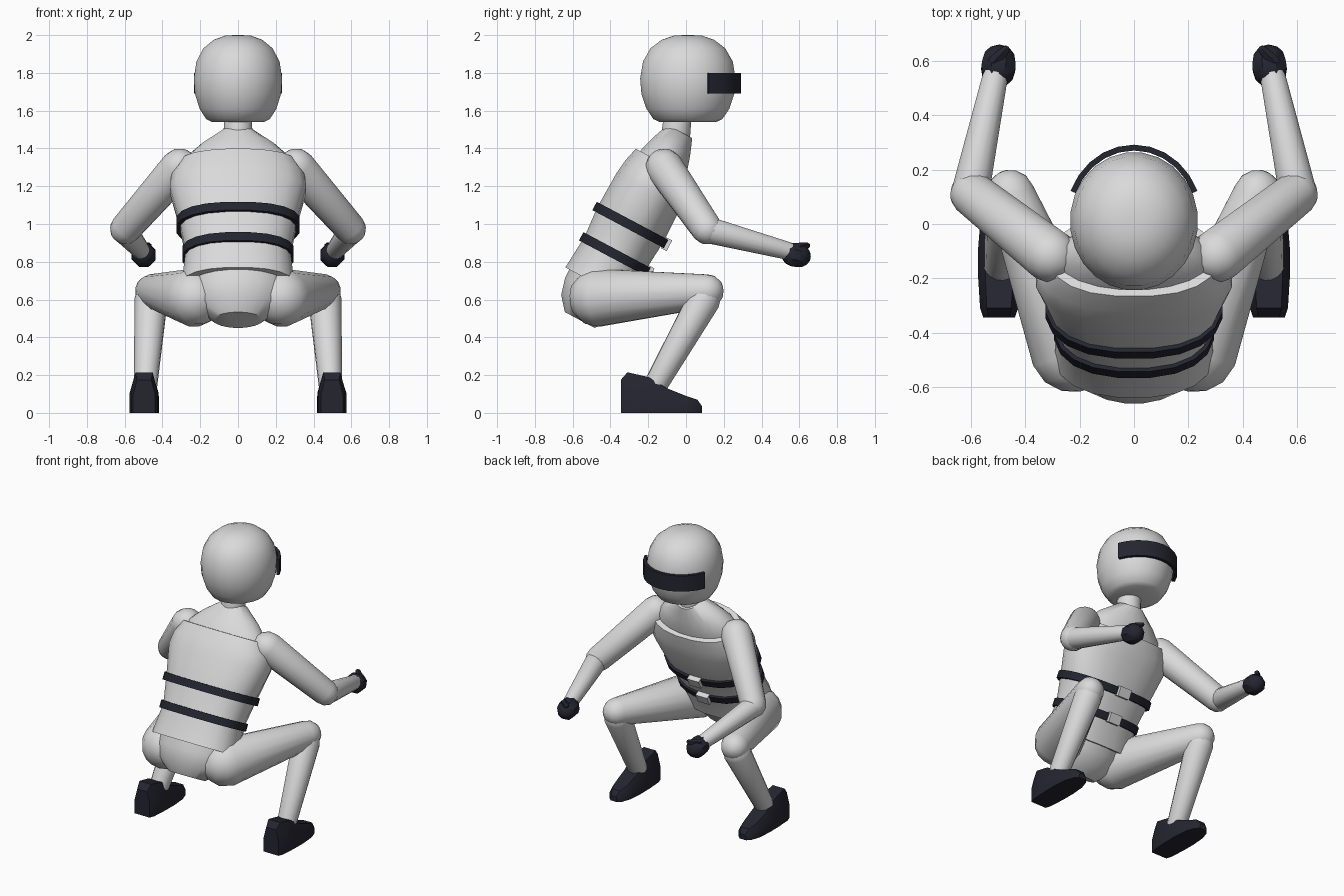
import bpy, bmesh, math
from mathutils import Vector, Matrix

if "Cube" in bpy.data.objects:
    bpy.data.objects.remove(bpy.data.objects["Cube"])


def material(name, rgb):
    m = bpy.data.materials.new(name)
    m.diffuse_color = (*rgb, 1)
    m.use_nodes = True
    m.node_tree.nodes["Principled BSDF"].inputs["Base Color"].default_value = m.diffuse_color
    return m


LIGHT = material("light_grey", (0.7, 0.7, 0.7))
DARK = material("dark_navy", (0.018, 0.018, 0.03))


def loft(name, rings, mat, matrix=None, angle=40, closed=False):
    """Skin a list of equal-length point rings; closed joins last ring to first."""
    bm = bmesh.new()
    vr = [[bm.verts.new(p) for p in ring] for ring in rings]
    n = len(vr[0])
    pairs = list(zip(vr, vr[1:])) + ([(vr[-1], vr[0])] if closed else [])
    for a, b in pairs:
        for i in range(n):
            j = (i + 1) % n
            bm.faces.new((a[i], a[j], b[j], b[i]))
    if not closed:
        bm.faces.new(vr[0])
        bm.faces.new(vr[-1])
    bmesh.ops.recalc_face_normals(bm, faces=bm.faces)
    if matrix:
        bm.transform(matrix)
        bmesh.ops.recalc_face_normals(bm, faces=bm.faces)
    me = bpy.data.meshes.new(name)
    bm.to_mesh(me)
    bm.free()
    me.materials.append(mat)
    ob = bpy.data.objects.new(name, me)
    bpy.context.collection.objects.link(ob)
    bpy.ops.object.select_all(action='DESELECT')
    ob.select_set(True)
    bpy.context.view_layer.objects.active = ob
    bpy.ops.object.shade_smooth_by_angle(angle=math.radians(angle))
    return ob


def oval(rx, ry, z, n=20, power=1.0, cy=0.0):
    """Ring of an ellipse; power below 1 makes it boxier."""
    pts = []
    for i in range(n):
        a = 2 * math.pi * (i + 0.5) / n
        c, s = math.cos(a), math.sin(a)
        pts.append(Vector((rx * math.copysign(abs(c) ** power, c),
                           cy + ry * math.copysign(abs(s) ** power, s), z)))
    return pts


def limb(name, p0, p1, r0, r1, mat=LIGHT, n=16):
    """Tapered tube with rounded ends."""
    p0, p1 = Vector(p0), Vector(p1)
    d = p1 - p0
    length = d.length
    arcs = [math.radians(a) for a in (80, 55, 28, 0)]
    prof = [(r0 * math.cos(a), -r0 * math.sin(a)) for a in arcs]
    prof += [(r1 * math.cos(a), length + r1 * math.sin(a)) for a in reversed(arcs)]
    m = Matrix.Translation(p0) @ d.to_track_quat('Z', 'Y').to_matrix().to_4x4()
    return loft(name, [oval(r, r, z, n) for r, z in prof], mat, m)


# Head with flat underside, and neck
head = [(0.14, 1.54), (0.17, 1.555), (0.205, 1.61), (0.23, 1.69), (0.236, 1.77),
        (0.222, 1.86), (0.185, 1.93), (0.13, 1.975), (0.07, 1.997), (0.02, 2.0)]
loft("head", [oval(r, r * 1.08, z, 24, 1, 0.01) for r, z in head], LIGHT)
limb("neck", (0, -0.06, 1.42), (0, -0.045, 1.56), 0.08, 0.075)

# Wraparound visor: rectangular section swept round the face
visor = []
for i in range(11):
    a = math.radians(22 + 136 * i / 10)
    c, s = math.cos(a), math.sin(a)
    visor.append([Vector((r * c, 0.02 + r * 1.08 * s, z))
                  for r, z in ((0.232, 1.69), (0.252, 1.69), (0.252, 1.80), (0.232, 1.80))])
loft("visor", visor, DARK, angle=30)

# Leaning torso frame: local z runs up the spine, local y faces the chest
SPINE = Matrix.Translation((0, -0.375, 0.845)) @ Matrix.Rotation(math.radians(-28), 4, 'X')
trunk = [(-0.19, 0.30, 0.20), (0.0, 0.28, 0.186), (0.17, 0.312, 0.2),
         (0.38, 0.365, 0.195), (0.46, 0.355, 0.185), (0.54, 0.31, 0.165)]
loft("torso", [oval(x, y, z, 20, 0.85) for z, x, y in trunk], LIGHT, SPINE)
yoke = [(0.50, 0.30, 0.145), (0.56, 0.285, 0.135), (0.64, 0.205, 0.11), (0.73, 0.08, 0.075)]
loft("shoulder_yoke", [oval(x, y, z) for z, x, y in yoke], LIGHT, SPINE)
hips = [(-0.12, 0.26, 0.18), (-0.24, 0.26, 0.175), (-0.33, 0.22, 0.15), (-0.40, 0.13, 0.09)]
loft("pelvis", [oval(x, y, z) for z, x, y in hips], LIGHT, SPINE)

# Belts with front buckles
for name, z, rx, ry in (("lower", -0.005, 0.282, 0.187), ("upper", 0.17, 0.314, 0.2)):
    h, t = 0.025, 0.016
    rings = [oval(rx + a, ry + a, z + b, 20, 0.85)
             for a, b in ((-t, -h), (t, -h), (t, h), (-t, h))]
    loft(name + "_belt", rings, DARK, SPINE, 30, closed=True)
    y0, y1 = ry, ry + 0.035
    box = [[Vector((x, y, z + b)) for x, y in ((-0.045, y0), (0.045, y0), (0.045, y1), (-0.045, y1))]
           for b in (-0.032, 0.032)]
    loft(name + "_buckle", box, LIGHT, SPINE, 30)

# Limbs, hands and shoes for both sides
SHOE = [(-0.345, 0.058, 0.175), (-0.31, 0.07, 0.215), (-0.2, 0.077, 0.19), (-0.1, 0.078, 0.13),
        (0.0, 0.07, 0.09), (0.06, 0.05, 0.07), (0.085, 0.025, 0.035)]
for side, s in (("left", -1), ("right", 1)):
    limb(side + "_upper_arm", (s * 0.31, -0.115, 1.30), (s * 0.595, 0.11, 0.975), 0.1, 0.083)
    limb(side + "_forearm", (s * 0.6, 0.13, 0.965), (s * 0.51, 0.55, 0.855), 0.07, 0.047)
    limb(side + "_thigh", (s * 0.23, -0.465, 0.61), (s * 0.455, 0.11, 0.645), 0.155, 0.09)
    limb(side + "_shin", (s * 0.46, 0.095, 0.60), (s * 0.49, -0.165, 0.14), 0.088, 0.062)
    limb(side + "_hand", (s * 0.5, 0.572, 0.838), (s * 0.498, 0.595, 0.832), 0.068, 0.066, DARK, 8)
    limb(side + "_thumb", (s * 0.515, 0.60, 0.875), (s * 0.475, 0.64, 0.885), 0.026, 0.018, DARK, 6)
    rings = []
    for y, w, h in SHOE:
        rings.append([Vector((s * 0.497 + x * w, y, z * h)) for x, z in
                      ((-1, 0), (1, 0), (1, 0.55), (0.65, 1), (-0.65, 1), (-1, 0.55))])
    loft(side + "_shoe", rings, DARK, angle=35)
